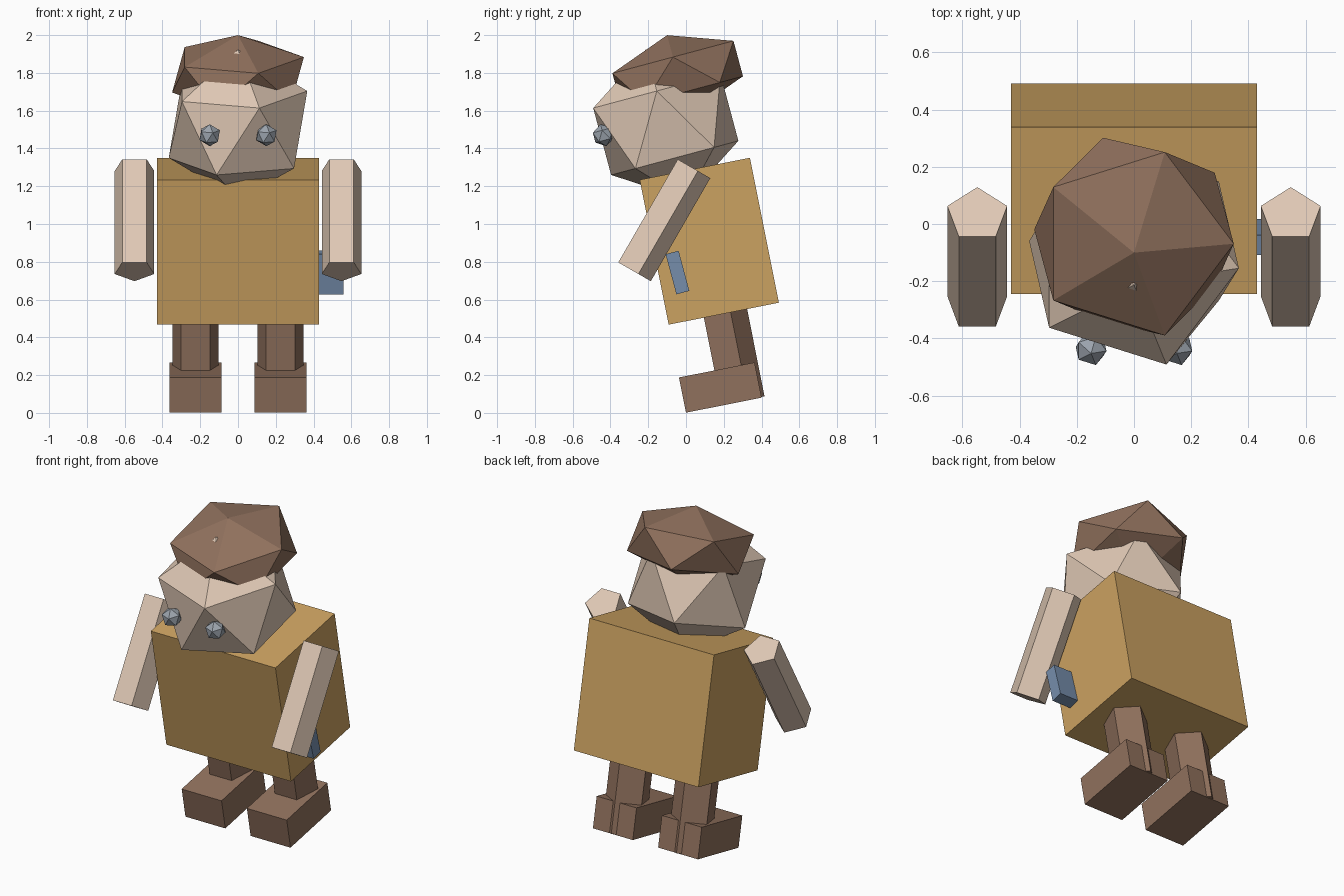
import bpy
from math import radians, sin, cos
from mathutils import Vector, Matrix

cube = bpy.data.objects.get("Cube")
if cube:
    bpy.data.objects.remove(cube, do_unlink=True)

LEAN = radians(11.3)       # body and legs lean back
HEAD_TILT = radians(15)
ARM_SWING = radians(-30)


def make_material(name, rgb):
    mat = bpy.data.materials.new(name)
    mat.use_nodes = True
    mat.diffuse_color = (*rgb, 1)
    mat.node_tree.nodes["Principled BSDF"].inputs["Base Color"].default_value = (*rgb, 1)
    return mat


TAN = make_material("tan cloth", (0.60, 0.36, 0.12))
SKIN = make_material("pale skin", (0.74, 0.58, 0.46))
BROWN = make_material("brown", (0.28, 0.165, 0.11))
GREY = make_material("eye grey", (0.33, 0.37, 0.42))
BLUE = make_material("pocket blue", (0.18, 0.27, 0.41))


def finish(name, mat, scale=(1, 1, 1)):
    obj = bpy.context.object
    obj.name = name
    obj.scale = scale
    obj.data.materials.append(mat)
    return obj


def box(name, mat, center, size, tilt):
    bpy.ops.mesh.primitive_cube_add(size=1, location=center, rotation=(tilt, 0, 0))
    return finish(name, mat, size)


def ball(name, mat, center, size, tilt):
    bpy.ops.mesh.primitive_ico_sphere_add(subdivisions=1, radius=1, location=center,
                                          rotation=(tilt, 0, 0))
    return finish(name, mat, size)


def limb(name, mat, center, radius, length, tilt):
    bpy.ops.mesh.primitive_cylinder_add(vertices=5, radius=radius, depth=length,
                                        location=center, rotation=(tilt, 0, 0))
    return finish(name, mat)


def leaned(x, u, v):
    """Point given in the leaning frame of the body."""
    return Matrix.Rotation(LEAN, 3, 'X') @ Vector((x, u, v))


# Torso
box("torso", TAN, leaned(0, 0.299, 0.867), (0.86, 0.595, 0.782), LEAN)

# Limbs and eyes, one per side
for side, s in (("left", 1), ("right", -1)):
    limb(side + "_leg", BROWN, leaned(s * 0.225, 0.296, 0.28), 0.129, 0.55, LEAN)
    box(side + "_foot", BROWN, leaned(s * 0.225, 0.204, 0.096), (0.275, 0.408, 0.19), LEAN)
    limb(side + "_arm", SKIN, (s * 0.548, -0.124, 1.025), 0.11, 0.63, ARM_SWING)
    ball(side + "_eye", GREY, (s * 0.15, -0.437, 1.47), (0.06, 0.06, 0.06), HEAD_TILT)

# Head and the flattened hair on top
ball("head", SKIN, (0, -0.107, 1.527), (0.41, 0.41, 0.41), HEAD_TILT)
ball("hair", BROWN, (0, -0.044, 1.79), (0.39, 0.39, 0.217), HEAD_TILT)

# Small pouch on the left hip
box("hip_pouch", BLUE, (0.45, -0.045, 0.743), (0.215, 0.071, 0.22), HEAD_TILT)
